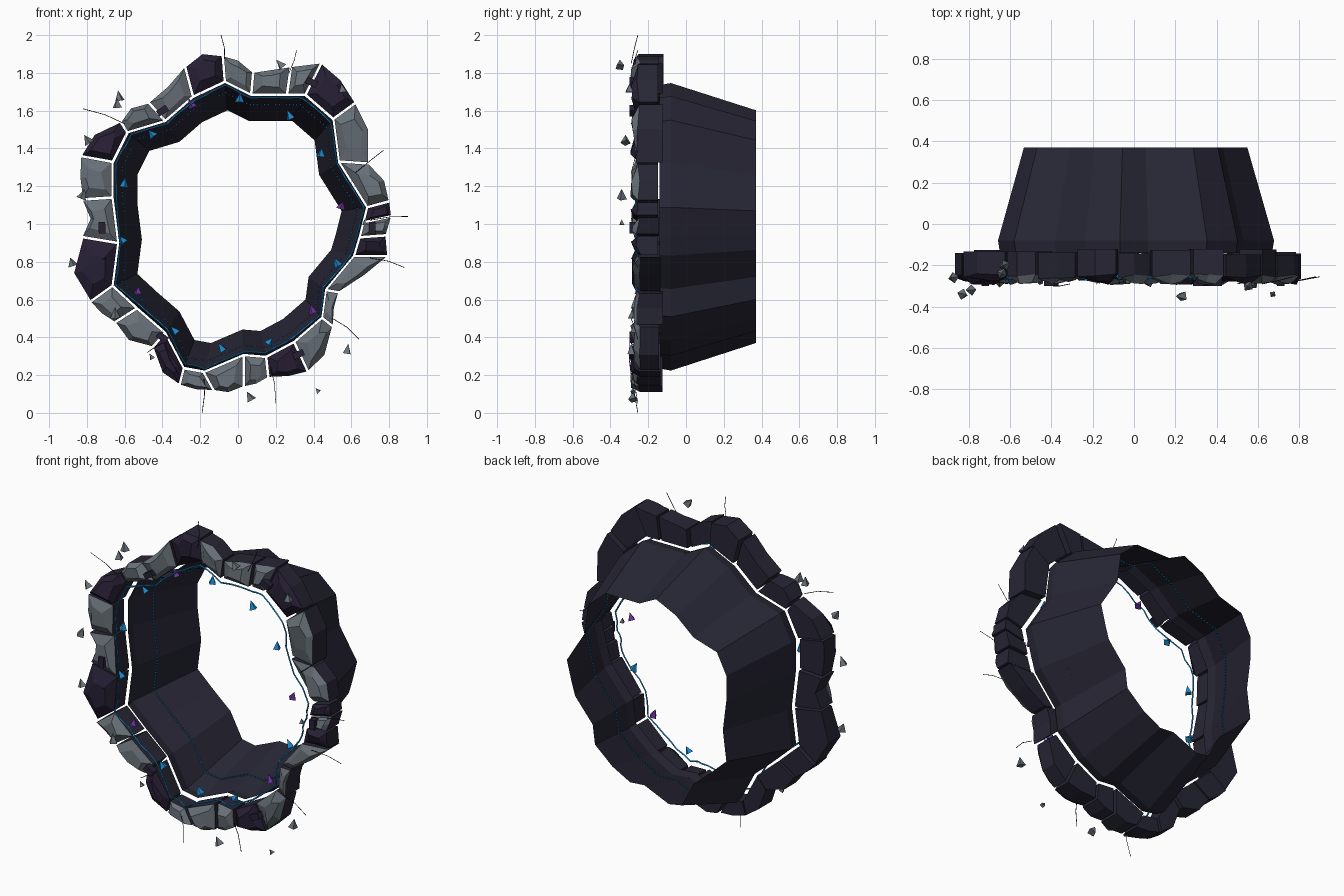
import bpy, bmesh, math, random
from mathutils import Vector, Matrix

random.seed(4)
if "Cube" in bpy.data.objects:
    bpy.data.objects.remove(bpy.data.objects["Cube"], do_unlink=True)


def material(name, r, g, b):
    m = bpy.data.materials.new(name)
    m.use_nodes = True
    m.diffuse_color = (r, g, b, 1)
    m.node_tree.nodes["Principled BSDF"].inputs["Base Color"].default_value = (r, g, b, 1)
    return m


NAVY = material("dark navy stone", .02, .019, .035)
PURPLE_STONE = material("dark purple stone", .02, .014, .035)
GREY = material("grey stone face", .14, .165, .19)
BLUE = material("glowing blue", .01, .24, .58)
PURPLE = material("glowing purple", .15, .03, .36)
BLACK = material("black crack", .008, .008, .012)

CENTRE = Vector((0, 0, .99))


def point(x, z, y=0.0):
    """Position from hundredths of a unit in the ring plane."""
    return Vector((x / 100, y, z / 100))


def scaled(p, s, y):
    q = CENTRE + (p - CENTRE) * s
    return Vector((q.x, y, q.z))


def finish(bm, name, *mats):
    bmesh.ops.recalc_face_normals(bm, faces=bm.faces)
    mesh = bpy.data.meshes.new(name)
    bm.to_mesh(mesh)
    bm.free()
    for m in mats:
        mesh.materials.append(m)
    obj = bpy.data.objects.new(name, mesh)
    bpy.context.collection.objects.link(obj)
    return obj


def wire(name, points, radius, mat, closed=False):
    curve = bpy.data.curves.new(name, "CURVE")
    curve.dimensions = "3D"
    curve.bevel_depth = radius
    curve.bevel_resolution = 0
    spline = curve.splines.new("POLY")
    spline.points.add(len(points) - 1)
    for sp, p in zip(spline.points, points):
        sp.co = (*p, 1)
    spline.use_cyclic_u = closed
    curve.materials.append(mat)
    obj = bpy.data.objects.new(name, curve)
    bpy.context.collection.objects.link(obj)


# Joints between stones, clockwise: inner x z, outer x z, bulge of next stone
JOINTS = [
    (-7, 176, -8, 189, 2), (7, 169, 8, 180, 0), (26, 169, 28, 183, 0),
    (36, 169, 44, 185, 2), (51, 156, 62, 164, 4), (54, 133, 69, 132, 3),
    (69, 109, 80, 112, 0), (67, 101, 81, 104, 0), (65, 93, 78, 94, 0),
    (62, 83, 79, 83, 1), (47, 65, 53, 64, -1), (45, 50, 50, 46, 4),
    (30, 37, 37, 22, 1), (15, 29, 16, 19, 1), (3, 30, 3, 14, 2),
    (-18, 21, -13, 12, 1), (-29, 23, -31, 15, 4), (-39, 42, -45, 35, 4),
    (-54, 55, -65, 48, 1), (-67, 67, -78, 59, 7), (-64, 90, -82, 93, -4),
    (-67, 114, -82, 113, 1), (-67, 133, -83, 136, 4), (-59, 149, -62, 154, 3),
    (-39, 155, -47, 164, -1), (-24, 168, -28, 183, 4)]
TONES = "gggdggdgdgggdgggdggdggdggd"   # g = grey face, d = dark face
inner = [point(j[0], j[1]) for j in JOINTS]
outer = [point(j[2], j[3]) for j in JOINTS]


def inset_pair(a, b, gap=.007):
    step = (b - a).normalized() * gap
    return a + step, b - step


# Ring of chipped stones
for i, tone in enumerate(TONES):
    k = (i + 1) % len(JOINTS)
    in_a, in_b = inset_pair(inner[i], inner[k])
    out_a, out_b = inset_pair(outer[i], outer[k])
    mid = (out_a + out_b) / 2
    mid += (mid - CENTRE).normalized() * JOINTS[i][4] / 100
    loop = [in_a, out_a, mid, out_b, in_b]
    middle = sum(loop, Vector()) / len(loop)
    depth = random.uniform(-.15, -.12)
    bm = bmesh.new()
    back, front, chip = [], [], []
    for p in loop:
        back.append(bm.verts.new((p.x, depth, p.z)))
        front.append(bm.verts.new((p.x, random.uniform(-.265, -.24), p.z)))
        c = p.lerp(middle, random.uniform(.3, .6))
        chip.append(bm.verts.new((c.x, random.uniform(-.295, -.265), c.z)))
    bm.faces.new(back)
    n = len(loop)
    for v in range(n):
        w = (v + 1) % n
        bm.faces.new((back[v], back[w], front[w], front[v]))
        bm.faces.new((front[v], front[w], chip[w], chip[v])).material_index = 1
    bm.faces.new(chip).material_index = 1
    finish(bm, f"ring_stone_{i + 1}", NAVY, GREY if tone == "g" else PURPLE_STONE)

# Tapered tunnel behind the ring
bm = bmesh.new()
rings = [[bm.verts.new(scaled(p, s, y)) for p in inner]
         for s, y in ((.968, -.14), (.982, -.08), (.795, .37))]
for a, b in zip(rings, rings[1:]):
    for i in range(len(inner)):
        k = (i + 1) % len(inner)
        bm.faces.new((a[i], a[k], b[k], b[i]))
finish(bm, "tunnel", NAVY)

# Glowing line just inside the ring
glow = []
for i, p in enumerate(inner):
    q = inner[(i + 1) % len(inner)]
    for t in (0, .33, .66):
        glow.append(scaled(p.lerp(q, t), random.uniform(.958, .972),
                           random.uniform(-.27, -.25)))
wire("glowing_line", glow, .005, BLUE, True)

# Dotted line on the tunnel wall
bm = bmesh.new()
for i, p in enumerate(inner):
    q = inner[(i + 1) % len(inner)]
    steps = max(2, round((q - p).length / .022))
    for s in range(steps):
        spot = scaled(p.lerp(q, s / steps), .915, .06)
        bmesh.ops.create_cube(bm, size=.007, matrix=Matrix.Translation(spot))
finish(bm, "glowing_dots", BLUE)


def shards(name, spots, size, mat):
    """Small floating pyramids, turned at random."""
    for i, (x, z, y) in enumerate(spots):
        bm = bmesh.new()
        bmesh.ops.create_cone(bm, cap_ends=True, segments=4, radius1=size * .55,
                              radius2=0, depth=size * random.uniform(.9, 1.2))
        turn = (Matrix.Rotation(random.uniform(-.8, .8), 4, "Y")
                @ Matrix.Rotation(random.uniform(0, math.pi), 4, "Z"))
        bm.transform(Matrix.Translation(point(x, z, y / 100)) @ turn)
        finish(bm, f"{name}_{i + 1}", mat)


shards("stone_shard", [(22, 185, -35), (-63, 168, -20), (-64, 164, -24), (-80, 145, -32),
                       (-82, 116, -34), (-88, 80, -26), (-65, 53, -28), (6, 9, -28),
                       (58, 34, -29), (55, 172, -30)], .05, GREY)
shards("tiny_stone_shard", [(42, 12, -28), (67, 101, -34), (-46, 30, -28)], .03, GREY)
shards("blue_shard", [(1, 167, -26), (27, 158, -25), (44, 138, -25), (52, 80, -25),
                      (17, 38, -26), (-9, 35, -25), (-34, 44, -25), (-62, 92, -25),
                      (-60, 122, -25), (-46, 148, -25)], .045, BLUE)
shards("purple_shard", [(-25, 164, -25), (55, 110, -25), (39, 55, -25), (-53, 65, -25)],
       .045, PURPLE)

# Dark clamps gripping some stones
for i, (x, z) in enumerate([(-72, 98), (-40, 160), (39, 175), (71, 98), (32, 31), (-40, 40)]):
    spot = point(x, z, -.28)
    bm = bmesh.new()
    bmesh.ops.create_cube(bm, size=1)
    angle = math.atan2(spot.x, spot.z - CENTRE.z)
    bm.transform(Matrix.Translation(spot) @ Matrix.Rotation(angle, 4, "Y")
                 @ Matrix.Diagonal((.06, .04, .035, 1)))
    finish(bm, f"clamp_{i + 1}", PURPLE_STONE)

# Hairline cracks reaching out from the stones
CRACKS = [(-7, 185, -9, 200), (27, 180, 31, 192), (62, 127, 77, 139), (70, 102, 90, 104),
          (70, 82, 88, 77), (50, 50, 64, 39), (17, 25, 20, 5), (-18, 18, -19, 0),
          (-60, 153, -82, 161), (-40, 37, -48, 32), (-70, 82, -85, 76)]
for i, (x1, z1, x2, z2) in enumerate(CRACKS):
    a, b = point(x1, z1, -.29), point(x2, z2, -.255)
    bend = a.lerp(b, .5) + Vector((.008, 0, .008))
    wire(f"crack_{i + 1}", [a, bend, b], .0018, BLACK)

# Purple vein on one dark stone
wire("purple_vein", [point(-39, 37, -.3), point(-36, 28, -.3), point(-31, 20, -.29)],
     .002, PURPLE)
